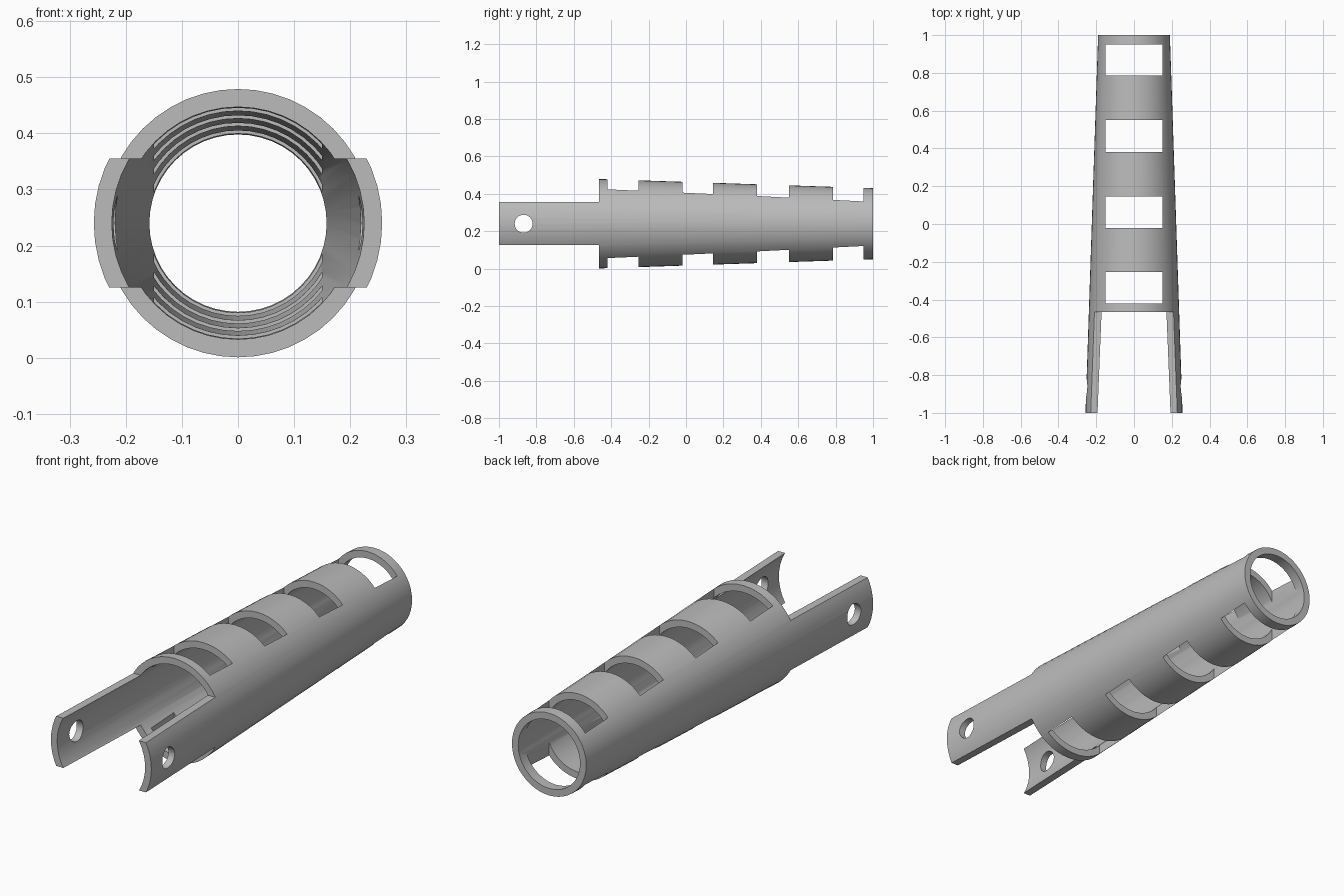
import bpy
import bmesh
import math
from mathutils import Matrix, Vector

cube = bpy.data.objects.get("Cube")
if cube:
    bpy.data.objects.remove(cube, do_unlink=True)

AXIS_Z = 0.24
SIDES = 48

grey = bpy.data.materials.new("plain grey")
grey.use_nodes = True
colour = (0.5, 0.5, 0.5, 1)
grey.diffuse_color = colour
grey.node_tree.nodes["Principled BSDF"].inputs["Base Color"].default_value = colour


def make_object(name, bm):
    bmesh.ops.recalc_face_normals(bm, faces=bm.faces)
    mesh = bpy.data.meshes.new(name)
    bm.to_mesh(mesh)
    bm.free()
    mesh.materials.append(grey)
    obj = bpy.data.objects.new(name, mesh)
    bpy.context.collection.objects.link(obj)
    return obj


def add_box(bm, low, high):
    low, high = Vector(low), Vector(high)
    place = Matrix.Translation((low + high) / 2) @ Matrix.Diagonal((*(high - low), 1))
    bmesh.ops.create_cube(bm, size=1, matrix=place)


# Tapered tube: wall profile (radius, y) revolved about the long axis
profile = [(0.257, -1), (0.19, 1), (0.158, 1), (0.225, -1)]
bm = bmesh.new()
rings = []
for i in range(SIDES):
    a = math.tau * i / SIDES
    rings.append([bm.verts.new((r * math.cos(a), y, AXIS_Z + r * math.sin(a)))
                  for r, y in profile])
for i, ring in enumerate(rings):
    following = rings[(i + 1) % SIDES]
    for j in range(4):
        k = (j + 1) % 4
        bm.faces.new((ring[j], ring[k], following[k], following[j]))
tube = make_object("tapered_slotted_tube", bm)

# Cutter: windows through top and bottom, gaps between the arms, pin hole
bm = bmesh.new()
for start, end in ((-0.42, -0.255), (-0.02, 0.145), (0.38, 0.55), (0.785, 0.95)):
    add_box(bm, (-0.15, start, -0.2), (0.15, end, 0.7))
for low, high in ((-0.2, AXIS_Z - 0.115), (AXIS_Z + 0.115, 0.7)):
    add_box(bm, (-0.5, -1.2, low), (0.5, -0.465, high))
turn = Matrix.Translation((0, -0.868, AXIS_Z)) @ Matrix.Rotation(math.pi / 2, 4, "Y")
bmesh.ops.create_cone(bm, cap_ends=True, segments=32, radius1=0.048,
                      radius2=0.048, depth=1, matrix=turn)
cutter = make_object("opening_cutter", bm)
cutter.hide_render = True

# Cut the openings, then drop the helper
cut = tube.modifiers.new("openings", "BOOLEAN")
cut.operation = "DIFFERENCE"
cut.solver = "EXACT"
cut.object = cutter
bpy.ops.object.select_all(action="DESELECT")
bpy.context.view_layer.objects.active = tube
tube.select_set(True)
bpy.ops.object.modifier_apply(modifier=cut.name)
bpy.data.objects.remove(cutter, do_unlink=True)
bpy.ops.object.shade_smooth_by_angle(angle=math.radians(30))
